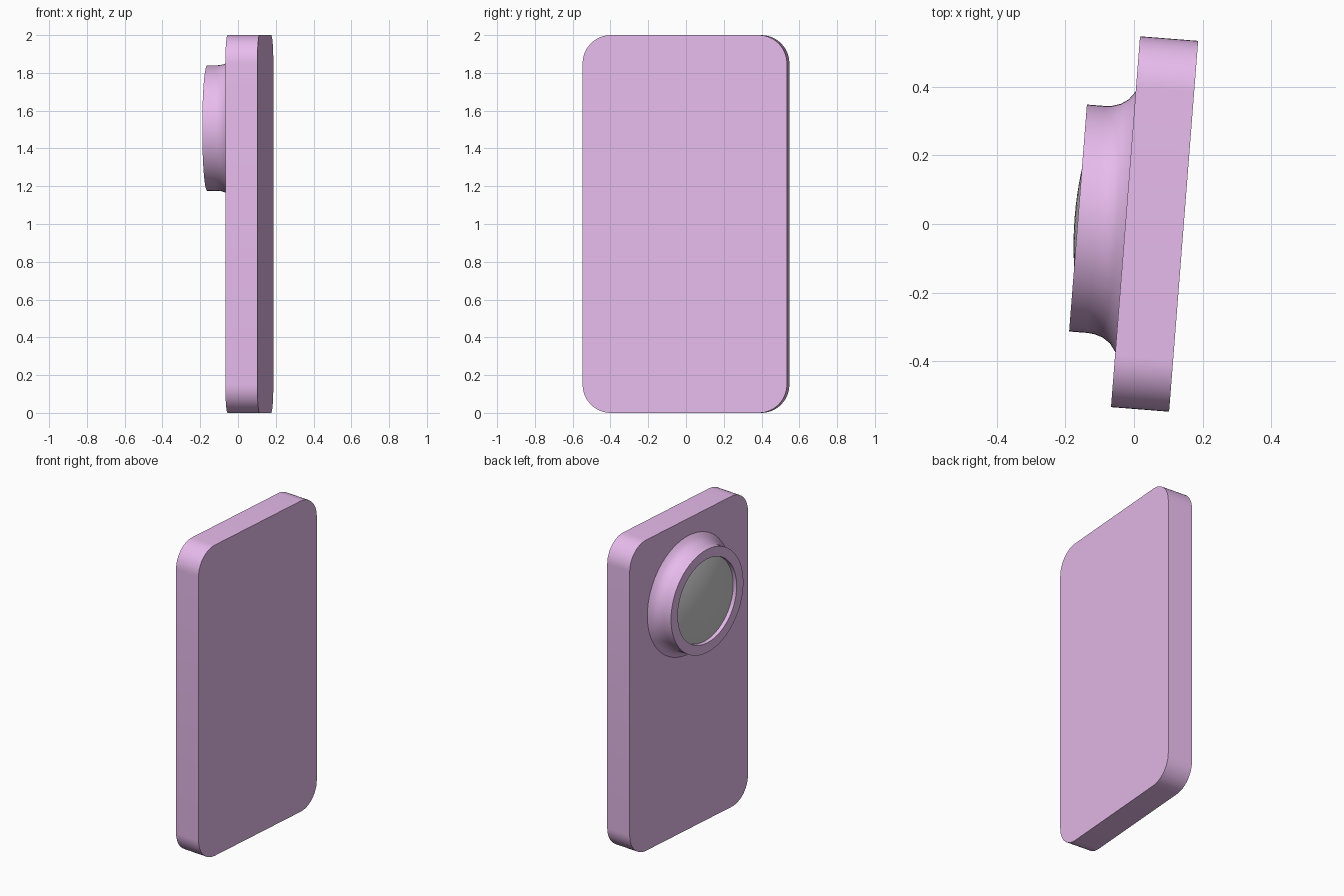
import bpy, bmesh, math
from mathutils import Matrix

if "Cube" in bpy.data.objects:
    bpy.data.objects.remove(bpy.data.objects["Cube"])

TILT = math.radians(-4.48)          # whole model is turned slightly about z
W, T, H, R = 1.085, 0.17, 2.0, 0.15  # body width, thickness, height, corner radius
PLACE = Matrix.Translation((0.06, 0, 0)) @ Matrix.Rotation(TILT, 4, 'Z')
LENS_Z = 1.508

pink = bpy.data.materials.new("pink_plastic")
pink.diffuse_color = (0.8, 0.5, 0.84, 1)
pink.use_nodes = True
pink.node_tree.nodes["Principled BSDF"].inputs["Base Color"].default_value = pink.diffuse_color


def finish(name, bm, mat=None, recalc=True):
    if recalc:
        bmesh.ops.recalc_face_normals(bm, faces=bm.faces)
    bm.transform(PLACE)
    mesh = bpy.data.meshes.new(name)
    bm.to_mesh(mesh)
    bm.free()
    obj = bpy.data.objects.new(name, mesh)
    bpy.context.collection.objects.link(obj)
    if mat:
        mesh.materials.append(mat)
    bpy.ops.object.select_all(action='DESELECT')
    obj.select_set(True)
    bpy.context.view_layer.objects.active = obj
    bpy.ops.object.shade_smooth_by_angle(angle=math.radians(30))
    return obj


def lathe(name, profile, mat=None, n=64):
    """Revolve (radius, height above back face) points around the lens axis."""
    bm = bmesh.new()
    rings = []
    for r, h in profile:
        x = -T / 2 - h
        if r == 0:
            rings.append([bm.verts.new((x, 0, LENS_Z))] * n)
        else:
            rings.append([bm.verts.new((x, r * math.cos(a), LENS_Z + r * math.sin(a)))
                          for a in (2 * math.pi * i / n for i in range(n))])
    for a, b in zip(rings, rings[1:]):
        for i in range(n):
            j = (i + 1) % n
            quad = list(dict.fromkeys((a[i], b[i], b[j], a[j])))
            bm.faces.new(quad)
    # make the surface face outwards, away from the body
    bm.normal_update()
    if profile[-1][0] == 0 and sum(f.normal.x for f in bm.faces) > 0:
        bmesh.ops.reverse_faces(bm, faces=bm.faces)
    return finish(name, bm, mat, recalc=False)


# Body: rounded rectangle extruded through its thickness
bm = bmesh.new()
outline = []
for k, (sy, sz) in enumerate(((1, 1), (-1, 1), (-1, -1), (1, -1))):
    cy, cz = sy * (W / 2 - R), H / 2 + sz * (H / 2 - R)
    for i in range(13):
        a = math.radians(90 * k + 90 * i / 12)
        outline.append(bm.verts.new((-T / 2, cy + R * math.cos(a), cz + R * math.sin(a))))
face = bm.faces.new(outline)
ext = bmesh.ops.extrude_face_region(bm, geom=[face], use_keep_orig=True)
bmesh.ops.translate(bm, vec=(T, 0, 0),
                    verts=[g for g in ext["geom"] if isinstance(g, bmesh.types.BMVert)])
finish("body", bm, pink)

# Lens housing: flared base, straight wall, flat rim and recessed seat
lathe("lens_housing", [(0.381, 0), (0.357, 0.018), (0.342, 0.040), (0.334, 0.065),
                       (0.332, 0.085), (0.332, 0.139), (0.270, 0.139),
                       (0.270, 0.112), (0, 0.112)], pink)

# Lens glass: shallow dome standing slightly proud of the rim
RG, SAG, BASE = 0.269, 0.035, 0.114
sphere = (RG ** 2 + SAG ** 2) / (2 * SAG)
dome = []
for i in range(9):
    r = RG * (1 - i / 8)
    dome.append((r, BASE + SAG - sphere + math.sqrt(sphere ** 2 - r ** 2)))
lathe("lens_glass", dome)
